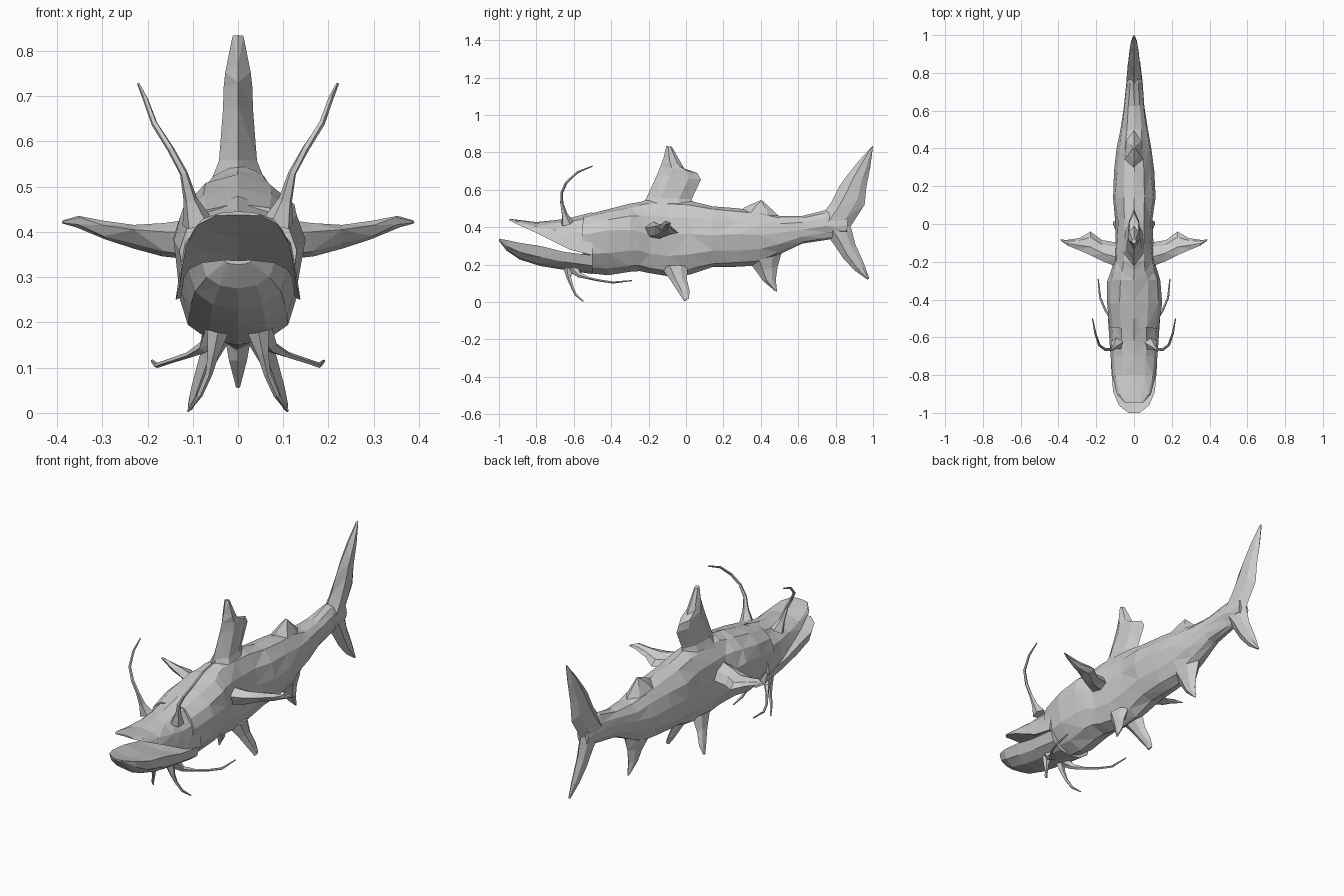
import bpy, bmesh, math, random
from mathutils import Vector

random.seed(4)


def skin(name, rings, jitter=0.0):
    """Flat-shaded, triangulated loft through closed rings with capped ends."""
    bm = bmesh.new()
    vs = []
    for ring in rings:
        row = []
        for p in ring:
            d = Vector([random.uniform(-jitter, jitter) for _ in range(3)])
            row.append(bm.verts.new(Vector(p) + d))
        vs.append(row)
    n = len(vs[0])
    for a, b in zip(vs, vs[1:]):
        for i in range(n):
            j = (i + 1) % n
            bm.faces.new((a[i], a[j], b[j], b[i]))
    bm.faces.new(vs[0])
    bm.faces.new(vs[-1])
    bmesh.ops.triangulate(bm, faces=bm.faces[:])
    bmesh.ops.recalc_face_normals(bm, faces=bm.faces[:])
    me = bpy.data.meshes.new(name)
    bm.to_mesh(me)
    bm.free()
    ob = bpy.data.objects.new(name, me)
    bpy.context.collection.objects.link(ob)
    return ob


def egg(y, zt, zb, hw, zw, n=12):
    """Body section: top, bottom, half width, height of the widest point."""
    pts = []
    for i in range(n):
        a = math.tau * i / n
        s = math.sin(a)
        pts.append((hw * math.cos(a), y, zw + s * ((zt - zw) if s > 0 else (zw - zb))))
    return pts


def jaw(y, outer, edge, hw, hollow):
    """Half-oval section, open side slightly hollowed."""
    pts = [(hw * math.cos(math.pi * i / 6), y,
            edge + (outer - edge) * math.sin(math.pi * i / 6) ** 0.85 if 0 < i < 6 else edge)
           for i in range(7)]
    return pts + [(0, y, edge + (outer - edge) * hollow)]


def fin(name, sections, normal, side=1):
    """Fin of lens-shaped sections (front point, rear point, half thickness)."""
    nrm = Vector(normal).normalized()
    rings = []
    for f, r, t in sections:
        f, r = Vector(f), Vector(r)
        a, b = f.lerp(r, 0.3), f.lerp(r, 0.72)
        ring = [f, a + nrm * t, b + nrm * t * 0.8, r, b - nrm * t * 0.8, a - nrm * t]
        rings.append([(p.x * side, p.y, p.z) for p in ring])
    return skin(name, rings)


def flat_fin(name, rows):
    """Fin lying in the middle plane: rows of (y, z, y, z, half thickness)."""
    return fin(name, [((0, a, b), (0, c, d), t) for a, b, c, d, t in rows], (1, 0, 0))


def barbel(name, path, side):
    """Tapering whisker: path of (x, y, z, radius)."""
    pts = [Vector((p[0] * side, p[1], p[2])) for p in path]
    rings = []
    for i, p in enumerate(pts):
        d = (pts[min(i + 1, len(pts) - 1)] - pts[max(i - 1, 0)]).normalized()
        u = d.cross(Vector((1, 0, 0.2))).normalized()
        v = d.cross(u)
        r = path[i][3]
        rings.append([p + r * (u * math.cos(k * math.tau / 5) + v * math.sin(k * math.tau / 5))
                      for k in range(5)])
    return skin(name, rings)


# Body with the gill step behind the head
skin("body", [egg(*s) for s in [
    (-.55, .465, .16, .132, .36), (-.42, .50, .147, .146, .38),
    (-.30, .525, .165, .142, .39), (-.25, .535, .165, .125, .38),
    (-.20, .55, .155, .11, .37), (-.10, .55, .14, .10, .36),
    (.02, .54, .15, .10, .36), (.14, .515, .185, .113, .36),
    (.28, .50, .19, .105, .36), (.40, .485, .20, .09, .36),
    (.50, .46, .25, .075, .37), (.62, .46, .31, .055, .39),
    (.75, .49, .33, .042, .41), (.86, .47, .36, .03, .41)]], 0.004)

# Jaws, open at the front
skin("upper_jaw", [jaw(*s, 0.2) for s in [
    (-.945, .445, .436, .05), (-.90, .44, .415, .09), (-.80, .428, .37, .115),
    (-.70, .438, .32, .124), (-.62, .45, .28, .130), (-.50, .48, .25, .138)]])
skin("lower_jaw", [jaw(*s, 0.15) for s in [
    (-1.0, .328, .338, .03), (-.96, .275, .332, .08), (-.89, .228, .317, .11),
    (-.78, .193, .30, .12), (-.65, .172, .268, .125), (-.50, .15, .25, .128)]])

# Fins on the middle line
flat_fin("dorsal_fin", [
    (-.25, .50, .05, .50, .065), (-.21, .56, .03, .55, .042), (-.155, .68, .08, .655, .033),
    (-.135, .73, .06, .69, .032), (-.12, .77, -.01, .715, .028), (-.105, .835, -.075, .83, .012)])
flat_fin("adipose_fin", [
    (.25, .47, .53, .43, .06), (.33, .515, .46, .495, .028), (.40, .545, .41, .54, .006)])
flat_fin("anal_fin", [
    (.34, .21, .51, .26, .05), (.375, .165, .49, .19, .03),
    (.41, .115, .48, .12, .02), (.475, .06, .487, .055, .005)])
flat_fin("tail_upper_lobe", [
    (.72, .46, .86, .37, .04), (.775, .53, .89, .42, .036), (.82, .62, .955, .52, .03),
    (.86, .675, .965, .62, .026), (.92, .75, .985, .72, .02), (.99, .828, 1.0, .835, .006)])
flat_fin("tail_lower_lobe", [
    (.75, .36, .86, .45, .036), (.79, .31, .885, .39, .03), (.84, .235, .905, .31, .024),
    (.90, .17, .95, .21, .016), (.97, .12, .98, .125, .005)])

# Paired fins and barbels
for label, s in (("right", 1), ("left", -1)):
    fin("pectoral_fin_" + label, [
        ((.08, -.23, .40), (.08, -.10, .36), .045), ((.16, -.20, .40), (.17, -.085, .36), .033),
        ((.23, -.165, .405), (.23, -.04, .37), .022), ((.30, -.135, .415), (.29, -.075, .39), .018),
        ((.35, -.115, .432), (.36, -.085, .412), .01), ((.385, -.09, .424), (.39, -.08, .42), .003)],
        (0, .3, 1), s)
    fin("pelvic_fin_" + label, [
        ((.045, -.13, .18), (.045, .01, .19), .035), ((.065, -.085, .12), (.068, .005, .12), .02),
        ((.09, -.04, .05), (.09, .02, .06), .014), ((.105, -.01, .005), (.108, .015, .02), .005)],
        (1, 0, .4), s)
    barbel("upper_barbel_" + label, [
        (.09, -.635, .42, .035), (.105, -.65, .47, .016), (.12, -.665, .53, .009),
        (.15, -.665, .585, .008), (.185, -.64, .64, .007), (.205, -.58, .695, .006),
        (.22, -.50, .727, .003)], s)
    barbel("long_chin_barbel_" + label, [
        (.05, -.60, .18, .03), (.075, -.57, .145, .014), (.11, -.52, .128, .007),
        (.15, -.46, .115, .006), (.18, -.39, .105, .006), (.19, -.29, .115, .003)], s)
    barbel("short_chin_barbel_" + label, [
        (.045, -.63, .18, .025), (.055, -.625, .13, .013), (.065, -.61, .085, .008),
        (.085, -.59, .04, .007), (.11, -.55, .004, .003)], s)
